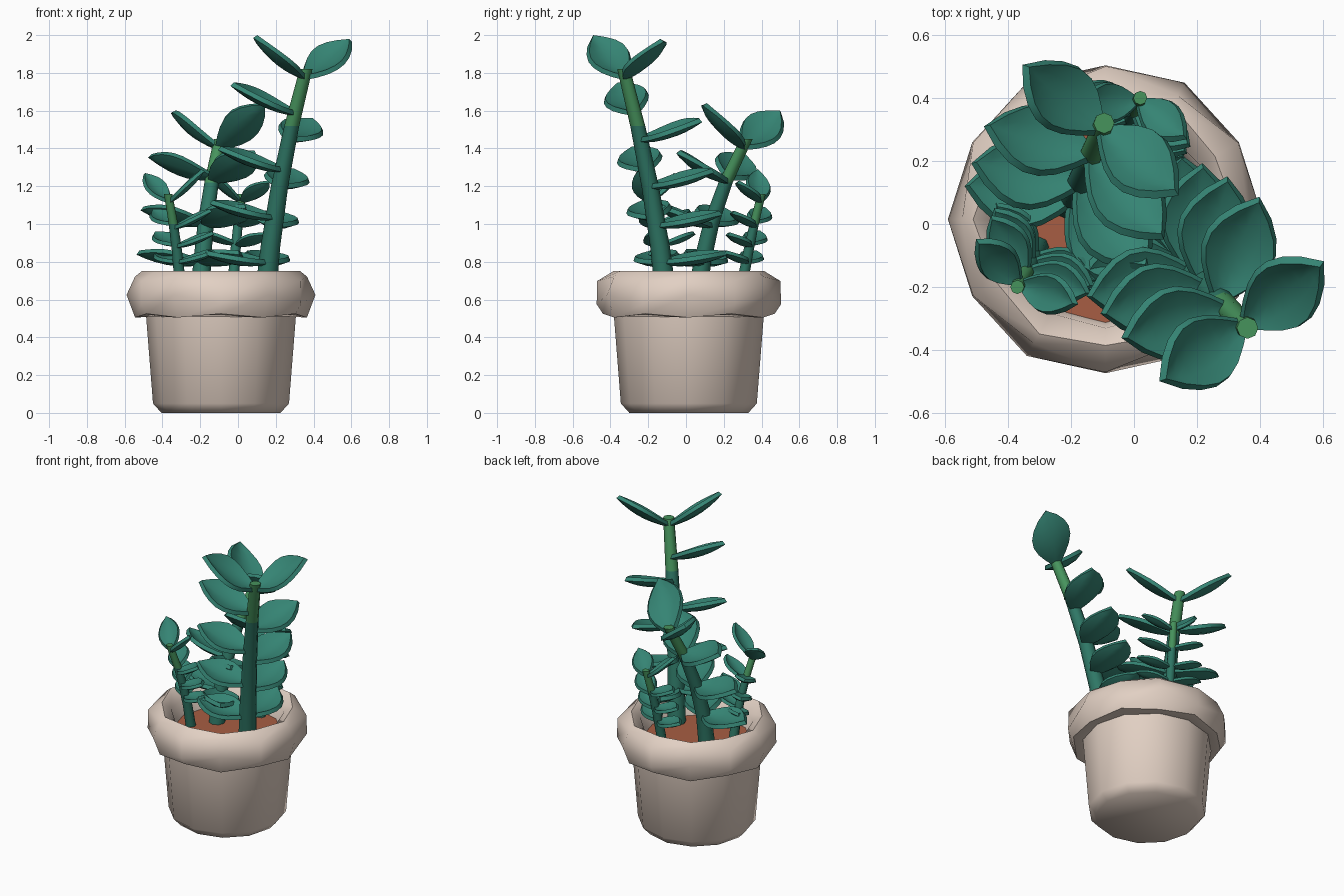
import bpy, bmesh, math
from mathutils import Vector

if "Cube" in bpy.data.objects:
    bpy.data.objects.remove(bpy.data.objects["Cube"])


def mat(name, rgb):
    m = bpy.data.materials.new(name)
    m.diffuse_color = (*[(c / 255) ** 2.2 for c in rgb], 1)
    m.use_nodes = True
    m.node_tree.nodes["Principled BSDF"].inputs["Base Color"].default_value = m.diffuse_color
    return m


CLAY = mat("pale clay", (225, 207, 194))
SOIL = mat("soil brown", (166, 94, 69))
LEAF = mat("leaf teal", (56, 131, 115))
STEM = mat("stem teal", (50, 118, 101))
SHOOT = mat("shoot green", (72, 146, 93))
CENTRE = Vector((-0.09, 0.015, 0))
SIDES = 12


def finish(bm, name, mats, angle=35):
    bmesh.ops.recalc_face_normals(bm, faces=bm.faces)
    me = bpy.data.meshes.new(name)
    bm.to_mesh(me)
    bm.free()
    ob = bpy.data.objects.new(name, me)
    bpy.context.collection.objects.link(ob)
    for m in mats:
        me.materials.append(m)
    bpy.ops.object.select_all(action='DESELECT')
    ob.select_set(True)
    bpy.context.view_layer.objects.active = ob
    bpy.ops.object.shade_smooth_by_angle(angle=math.radians(angle))


def ring(bm, r, z, c=CENTRE, n=SIDES, wobble_r=0, wobble_z=0):
    out = []
    for i in range(n):
        s = 1 if i % 2 else -1
        a = 2 * math.pi * i / n
        rr = r + s * wobble_r
        out.append(bm.verts.new((c.x + rr * math.cos(a), c.y + rr * math.sin(a), z + s * wobble_z)))
    return out


def skin(bm, rings, loop=False):
    """Join rings with quads; close into a loop or cap both ends."""
    n = len(rings[0])
    for a, b in zip(rings, rings[1:] + rings[:1] if loop else rings[1:]):
        for i in range(n):
            j = (i + 1) % n
            bm.faces.new((a[i], a[j], b[j], b[i]))
    if not loop:
        bm.faces.new(rings[0])
        bm.faces.new(rings[-1])


# pot body
bm = bmesh.new()
skin(bm, [ring(bm, r, z) for r, z in ((0.315, 0), (0.36, 0.05), (0.398, 0.53))])
finish(bm, "pot_body", [CLAY], 50)

# chunky uneven rim: every second corner is shifted
bm = bmesh.new()
skin(bm, [ring(bm, 0.39, 0.51), ring(bm, 0.455, 0.515, wobble_z=0.01),
          ring(bm, 0.494, 0.6, wobble_r=-0.006, wobble_z=-0.025),
          ring(bm, 0.47, 0.71, wobble_r=0.015, wobble_z=-0.012),
          ring(bm, 0.41, 0.75, wobble_r=-0.01), ring(bm, 0.345, 0.7, wobble_z=0.012),
          ring(bm, 0.32, 0.54)], loop=True)
finish(bm, "pot_rim", [CLAY], 45)

# soil
bm = bmesh.new()
skin(bm, [ring(bm, 0.335, 0.535), ring(bm, 0.335, 0.59)])
finish(bm, "soil", [SOIL])


def add_leaf(bm, base, axis, az, length, rise, width, thick):
    """Pointed oval blade, cupped, curving up and tilted with its stem."""
    a = math.radians(az)
    d = Vector((length * math.cos(a), length * math.sin(a), rise))
    s = Vector((-math.sin(a), math.cos(a), 0))
    s.z = -s.dot(axis) / axis.z
    s.normalize()
    normal = d.cross(s).normalized()

    def point(t, u):
        w = 0.1 * (1 - t) + 0.95 * math.sin(math.pi * t ** 1.05) ** 0.95 if t < 1 else 0
        bend = 0.16 * width * u * u * w - 0.5 * width * t * (1 - t)
        return bm.verts.new(base + d * t + s * (u * w * width / 2) + normal * bend)

    rows = [[point(i / 7, j / 2) for j in range(-2, 3)] for i in range(7)]
    tip = point(1, 0)
    faces = []
    for p, q in zip(rows, rows[1:]):
        faces += [bm.faces.new((p[i], q[i], q[i + 1], p[i + 1])) for i in range(4)]
    faces += [bm.faces.new((rows[-1][i], tip, rows[-1][i + 1])) for i in range(4)]
    bmesh.ops.recalc_face_normals(bm, faces=faces)
    bmesh.ops.solidify(bm, geom=faces, thickness=thick)


def add_plant(name, foot, mid, top, radii, split, blade, pair, rows):
    """Bent stem with a top pair of leaves and two rows down its sides.
    blade: reach, width, thickness; pair: (azimuth, rise);
    rows: (count, top height, top azimuth, low azimuth, top rise)."""
    p, q, r = Vector(foot), Vector(mid), Vector(top)

    def at(z):      # smooth curve through the three points
        return (p * ((z - q.z) * (z - r.z) / ((p.z - q.z) * (p.z - r.z)))
                + q * ((z - p.z) * (z - r.z) / ((q.z - p.z) * (q.z - r.z)))
                + r * ((z - p.z) * (z - q.z) / ((r.z - p.z) * (r.z - q.z))))

    bm = bmesh.new()
    height = r.z - p.z
    levels = sorted([p.z + height * i / 4 for i in range(5)] + [split])
    skin(bm, [ring(bm, radii[0] + (radii[1] - radii[0]) * (z - p.z) / height, z, at(z), 8) for z in levels])
    for f in bm.faces:
        f.material_index = int(f.calc_center_median().z > split)
    finish(bm, name + "_stem", [STEM, SHOOT], 50)

    bm = bmesh.new()
    reach, width, thick = blade
    leaves = [(r.z - 0.03, az, reach * 0.9, rise) for az, rise in pair]
    for count, z, az, low_az, rise in rows:
        for i in range(count):
            t = (i / (count - 1)) ** 0.88
            leaves.append((z + (0.81 - z) * t, az + (low_az - az) * t, reach, rise + (0.05 - rise) * t))
    for z, az, length, rise in leaves:
        add_leaf(bm, at(z), (at(z + 0.01) - at(z - 0.01)).normalized(), az, length, rise, width, thick)
    finish(bm, name + "_leaves", [LEAF], 35)


BIG, SMALL = (0.335, 0.225, 0.026), (0.2, 0.12, 0.02)
add_plant("tall", (0.14, -0.1, 0.57), (0.22, -0.19, 1.2), (0.36, -0.33, 1.82), (0.058, 0.034), 1.52,
          BIG, ((38, 0.19), (214, 0.21)), ((4, 1.6, 195, 190, 0.15), (4, 1.46, 68, 92, 0.1)))
add_plant("middle", (-0.2, 0.06, 0.57), (-0.14, 0.21, 1.22), (-0.095, 0.32, 1.45), (0.052, 0.033), 1.22,
          BIG, ((140, 0.18), (-40, 0.22)), ((3, 1.26, 165, 174, 0.11), (3, 1.24, -48, -55, 0.15)))
add_plant("left", (-0.3, -0.07, 0.57), (-0.335, -0.14, 0.95), (-0.37, -0.2, 1.16), (0.032, 0.022), 1.0,
          SMALL, ((135, 0.14), (-20, 0.16)), ((3, 1.01, 122, 125, 0.07), (3, 0.99, -20, -20, 0.09)))
add_plant("back", (-0.03, 0.28, 0.57), (-0.005, 0.35, 0.95), (0.02, 0.4, 1.16), (0.032, 0.022), 1.0,
          SMALL, ((184, 0.16), (-38, 0.1)), ((3, 1.02, 165, 165, 0.07), (3, 1.0, -32, -32, 0.07)))
